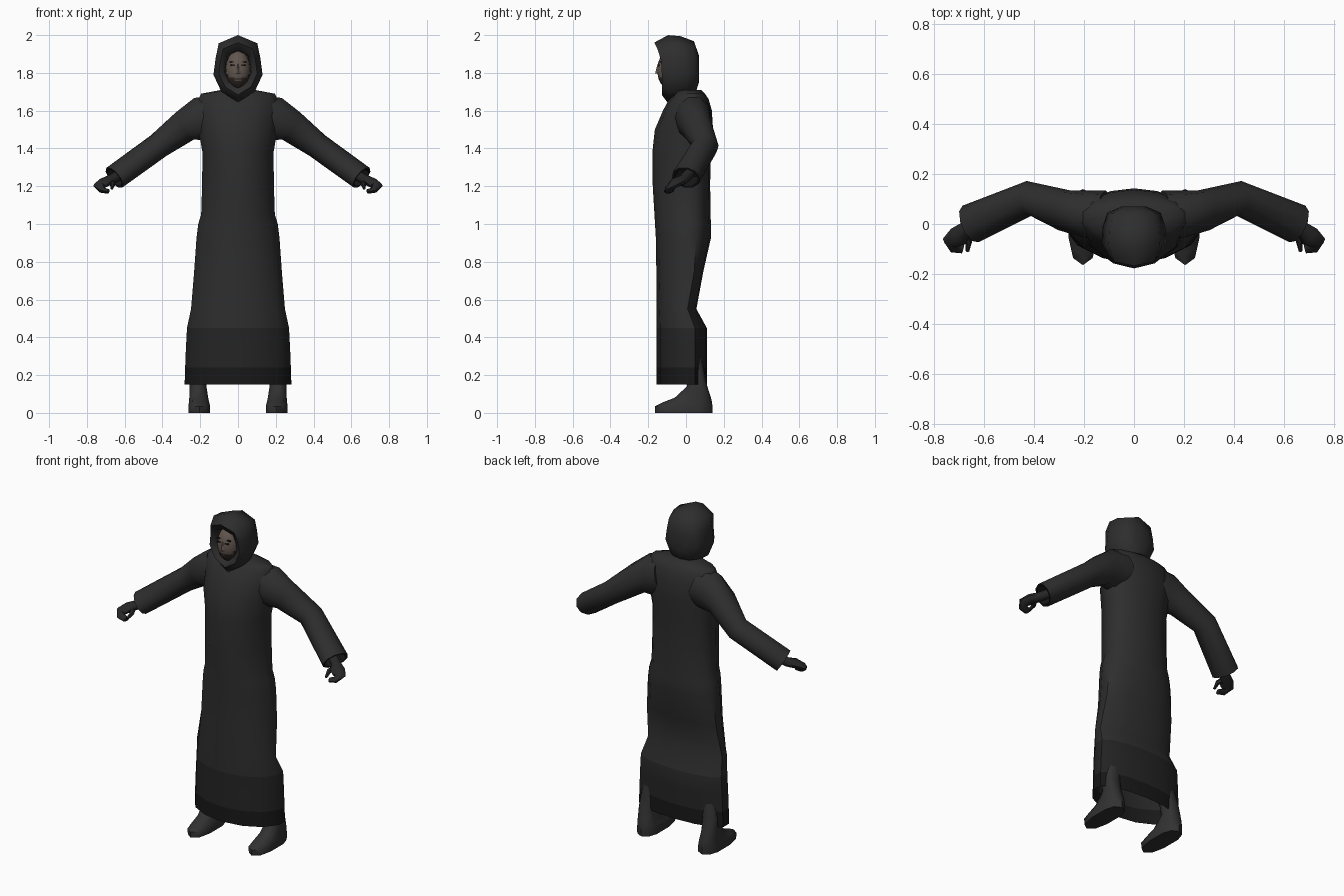
import bpy, bmesh, math
from mathutils import Vector

if "Cube" in bpy.data.objects:
    bpy.data.objects.remove(bpy.data.objects["Cube"])


def material(name, r, g, b):
    m = bpy.data.materials.new(name)
    m.diffuse_color = (r, g, b, 1)
    m.use_nodes = True
    m.node_tree.nodes["Principled BSDF"].inputs["Base Color"].default_value = m.diffuse_color
    return m


ROBE = material("robe charcoal", .027, .027, .028)
LOWER = material("lower robe charcoal", .018, .018, .019)
HEM = material("hem black", .009, .009, .009)
BOOT = material("boot grey", .032, .031, .031)
GLOVE = material("glove black", .020, .020, .021)
SKIN = material("skin", .125, .095, .078)
BEARD = material("beard brown", .030, .022, .017)
EYE = material("eye dark", .012, .010, .009)


def finish(bm, name, mats, rule=None, mirror=False, angle=50):
    bmesh.ops.recalc_face_normals(bm, faces=bm.faces)
    for f in bm.faces:
        f.smooth = True
        if rule:
            f.material_index = rule(f.calc_center_median())
    me = bpy.data.meshes.new(name)
    bm.to_mesh(me)
    bm.free()
    for m in mats:
        me.materials.append(m)
    me.set_sharp_from_angle(angle=math.radians(angle))
    ob = bpy.data.objects.new(name, me)
    bpy.context.collection.objects.link(ob)
    if mirror:
        ob.modifiers.new("Mirror", 'MIRROR').use_mirror_merge = False
    return ob


def loft(name, rings, mats, caps=(True, True), **kw):
    bm = bmesh.new()
    vs = [[bm.verts.new(p) for p in r] for r in rings]
    n = len(vs[0])
    for a, b in zip(vs, vs[1:]):
        for i in range(n):
            bm.faces.new((a[i], a[(i + 1) % n], b[(i + 1) % n], b[i]))
    if caps[0]:
        bm.faces.new(vs[0])
    if caps[1]:
        bm.faces.new(vs[-1])
    return finish(bm, name, mats, **kw)


def flat_ring(z, hw, front, back, cx=0, yc=None, n=14, power=1.0):
    """Horizontal oval, widest at y = yc."""
    yc = min(.03, back - .06) if yc is None else yc
    pts = []
    for i in range(n):
        t = 2 * math.pi * i / n
        c, s = math.cos(t), math.sin(t)
        c = math.copysign(abs(c) ** power, c)
        s = math.copysign(abs(s) ** power, s)
        pts.append((cx + hw * s, yc + c * ((back - yc) if c > 0 else (yc - front)), z))
    return pts


def tube_rings(path, n=8):
    """path rows: x, y, z, horizontal radius, vertical radius."""
    P = [Vector(p[:3]) for p in path]
    out = []
    for i, p in enumerate(path):
        t = (P[min(i + 1, len(P) - 1)] - P[max(i - 1, 0)]).normalized()
        side = t.cross(Vector((0, 0, 1))).normalized()
        up = side.cross(t)
        out.append([P[i] + side * p[3] * math.cos(2 * math.pi * k / n)
                    + up * p[4] * math.sin(2 * math.pi * k / n) for k in range(n)])
    return out


# robe body, open at the hem
body = [(.15, .29, -.155, .11), (.24, .287, -.155, .11), (.34, .283, -.155, .11),
        (.45, .277, -.155, .11), (.55, .255, -.155, .055), (.75, .238, -.157, .092),
        (.93, .225, -.16, .133), (1.0, .216, -.164, .132), (1.05, .20, -.167, .13),
        (1.2, .195, -.176, .128), (1.38, .193, -.178, .13), (1.5, .215, -.165, .143),
        (1.6, .22, -.122, .137), (1.66, .215, -.09, .12), (1.69, .20, -.06, .10),
        (1.71, .09, -.06, .08)]
loft("robe_body", [flat_ring(*r) for r in body], [ROBE, LOWER, HEM], caps=(False, True),
     rule=lambda c: 2 if c.z < .23 else 1 if c.z < .42 else 0)

# sleeves with a recessed dark cuff
sleeve = tube_rings([(.12, .035, 1.575, .10, .11), (.19, .04, 1.555, .095, .125),
                     (.28, .055, 1.52, .083, .088), (.42, .103, 1.415, .070, .070),
                     (.655, 0, 1.245, .080, .066)], 10)
end = Vector((.655, 0, 1.245))
inner = [end + (p - end) * .85 for p in sleeve[-1]]
deep = [p + Vector((-.07, .03, .05)) for p in inner]
loft("sleeve", sleeve, [ROBE], caps=(True, False), mirror=True)
loft("cuff_lining", [sleeve[-1], inner, deep], [HEM], caps=(False, True), mirror=True, angle=30)

# gloved hands: palm with curled fingers, and thumb
loft("hand", tube_rings([(.61, .02, 1.27, .028, .028), (.67, -.015, 1.235, .028, .028),
                         (.705, -.05, 1.222, .042, .026), (.733, -.074, 1.202, .036, .022),
                         (.722, -.088, 1.18, .028, .016), (.685, -.096, 1.172, .022, .012)]),
     [GLOVE], mirror=True)
loft("thumb", tube_rings([(.685, -.03, 1.225, .016, .016), (.662, -.072, 1.21, .014, .014),
                          (.668, -.108, 1.188, .008, .008)], 6), [GLOVE], mirror=True)

# boots with legs running up inside the robe
boot = [(0, .058, -.163, .14, .205), (.035, .06, -.165, .14, .205), (.055, .056, -.125, .138, .206),
        (.08, .052, -.06, .132, .208), (.14, .047, .005, .113, .212), (.2, .047, .0, .10, .21),
        (.5, .06, -.06, .05, .15)]
loft("boot", [flat_ring(z, w, f, b, cx, yc=(f * .4 + b * .6), n=10, power=.8)
              for z, w, f, b, cx in boot], [BOOT], mirror=True)

# hood: one outline scaled from the face opening to the back
half = [(0, 2.0), (.102, 1.957), (.118, 1.88), (.13, 1.79), (.088, 1.70), (0, 1.645)]
outline = half + [(-x, z) for x, z in half[-2:0:-1]]


def hood_ring(scale, y_top, y_mid, y_bottom):
    pts = []
    for x, z in outline:
        k = (z - 1.82) / .18
        y = y_mid + ((y_top - y_mid) * k * k if k > 0 else (y_bottom - y_mid) * k * k)
        pts.append((x * scale, y, 1.82 + (z - 1.82) * scale))
    return pts


loft("hood", [hood_ring(.50, -.06, -.06, -.06), hood_ring(.56, -.14, -.115, -.11),
              hood_ring(.78, -.168, -.128, -.128), hood_ring(1, -.095, -.08, -.10),
              hood_ring(.97, -.03, -.01, -.02), hood_ring(.82, .042, .045, .045),
              hood_ring(.38, .07, .07, .07)],
     [ROBE], caps=(False, True), angle=60)

# face inside the hood, bearded along the jaw
bm = bmesh.new()
bmesh.ops.create_uvsphere(bm, u_segments=20, v_segments=16, radius=1)
for v in bm.verts:
    v.co = Vector((v.co.x * .066, v.co.y * .069 - .083, v.co.z * .104 + 1.815))
finish(bm, "face", [SKIN, BEARD],
       rule=lambda c: 1 if c.z < 1.785 - .25 * max(0, .045 - abs(c.x)) - .02 * (abs(c.x) < .015)
       else 0)

# nose
bm = bmesh.new()
bmesh.ops.create_cone(bm, cap_ends=True, segments=4, radius1=.015, radius2=.005, depth=.05)
for v in bm.verts:
    v.co = Vector((v.co.x, -.148 + v.co.y * .9 + v.co.z * .08, 1.822 + v.co.z))
finish(bm, "nose", [SKIN])


def plate(name, x, y, z, sx, sz, mirror=True):
    b = bmesh.new()
    bmesh.ops.create_cube(b, size=1)
    for v in b.verts:
        v.co = Vector((x + v.co.x * sx, y + v.co.y * .008, z + v.co.z * sz))
    finish(b, name, [EYE], mirror=mirror, angle=30)


# eyes, brows and mouth
plate("eye", .027, -.145, 1.840, .024, .007)
plate("brow", .029, -.137, 1.858, .032, .007)
plate("mouth", 0, -.141, 1.767, .036, .006, mirror=False)
